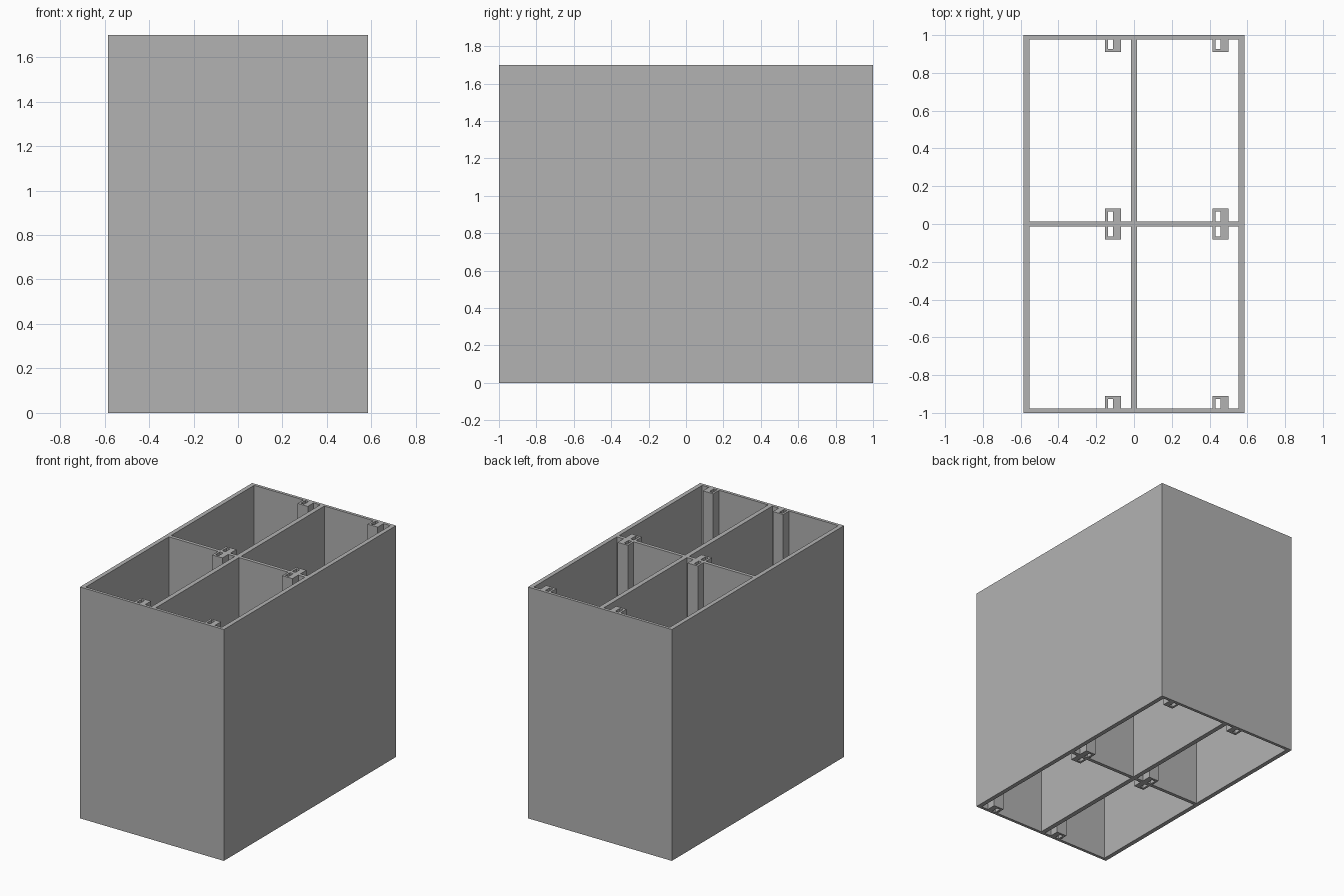
import bpy, bmesh

HEIGHT = 1.70
HALF_X, HALF_Y = 0.585, 1.0
SIDE, END = 0.032, 0.022          # outer wall thicknesses
SPINE, CROSS = 0.017, 0.013       # half thicknesses of the dividers

if "Cube" in bpy.data.objects:
    bpy.data.objects.remove(bpy.data.objects["Cube"], do_unlink=True)

grey = bpy.data.materials.new("plain grey")
grey.use_nodes = True
COLOUR = (0.448, 0.448, 0.448, 1)
grey.diffuse_color = COLOUR
grey.node_tree.nodes["Principled BSDF"].inputs["Base Color"].default_value = COLOUR


def prism(name, outline):
    """Extrude a plan outline over the full height."""
    bm = bmesh.new()
    base = bm.faces.new([bm.verts.new((x, y, 0)) for x, y in outline])
    top = bmesh.ops.extrude_face_region(bm, geom=[base])["geom"]
    moved = [v for v in top if isinstance(v, bmesh.types.BMVert)]
    bmesh.ops.translate(bm, verts=moved, vec=(0, 0, HEIGHT))
    bmesh.ops.recalc_face_normals(bm, faces=bm.faces)
    mesh = bpy.data.meshes.new(name)
    bm.to_mesh(mesh)
    bm.free()
    mesh.materials.append(grey)
    obj = bpy.data.objects.new(name, mesh)
    bpy.context.collection.objects.link(obj)


def wall(name, x0, x1, y0, y1):
    prism(name, [(x0, y0), (x1, y0), (x1, y1), (x0, y1)])


def post(name, x, y, d):
    """Slotted post standing on a wall face at y and reaching out in direction d."""
    plan = [(0, 0), (0, 0.068), (0.083, 0.068), (0.083, 0),
            (0.042, 0), (0.042, 0.052), (0.016, 0.052), (0.016, 0)]
    prism(name, [(x + px, y + d * py) for px, py in plan])


# Outer walls
inner_x, inner_y = HALF_X - SIDE, HALF_Y - END
wall("left_wall", inner_x, HALF_X, -HALF_Y, HALF_Y)
wall("right_wall", -HALF_X, -inner_x, -HALF_Y, HALF_Y)
wall("front_wall", -inner_x, inner_x, -HALF_Y, -inner_y)
wall("back_wall", -inner_x, inner_x, inner_y, HALF_Y)

# Dividers
wall("long_divider", -SPINE, SPINE, -inner_y, inner_y)
wall("left_cross_divider", SPINE, inner_x, -CROSS, CROSS)
wall("right_cross_divider", -inner_x, -SPINE, -CROSS, CROSS)

# Slotted posts, one at each end of every compartment
for side, x in (("right", -0.153), ("left", 0.416)):
    post(side + "_front_post", x, -inner_y, 1)
    post(side + "_middle_front_post", x, -CROSS, -1)
    post(side + "_middle_back_post", x, CROSS, 1)
    post(side + "_back_post", x, inner_y, -1)
